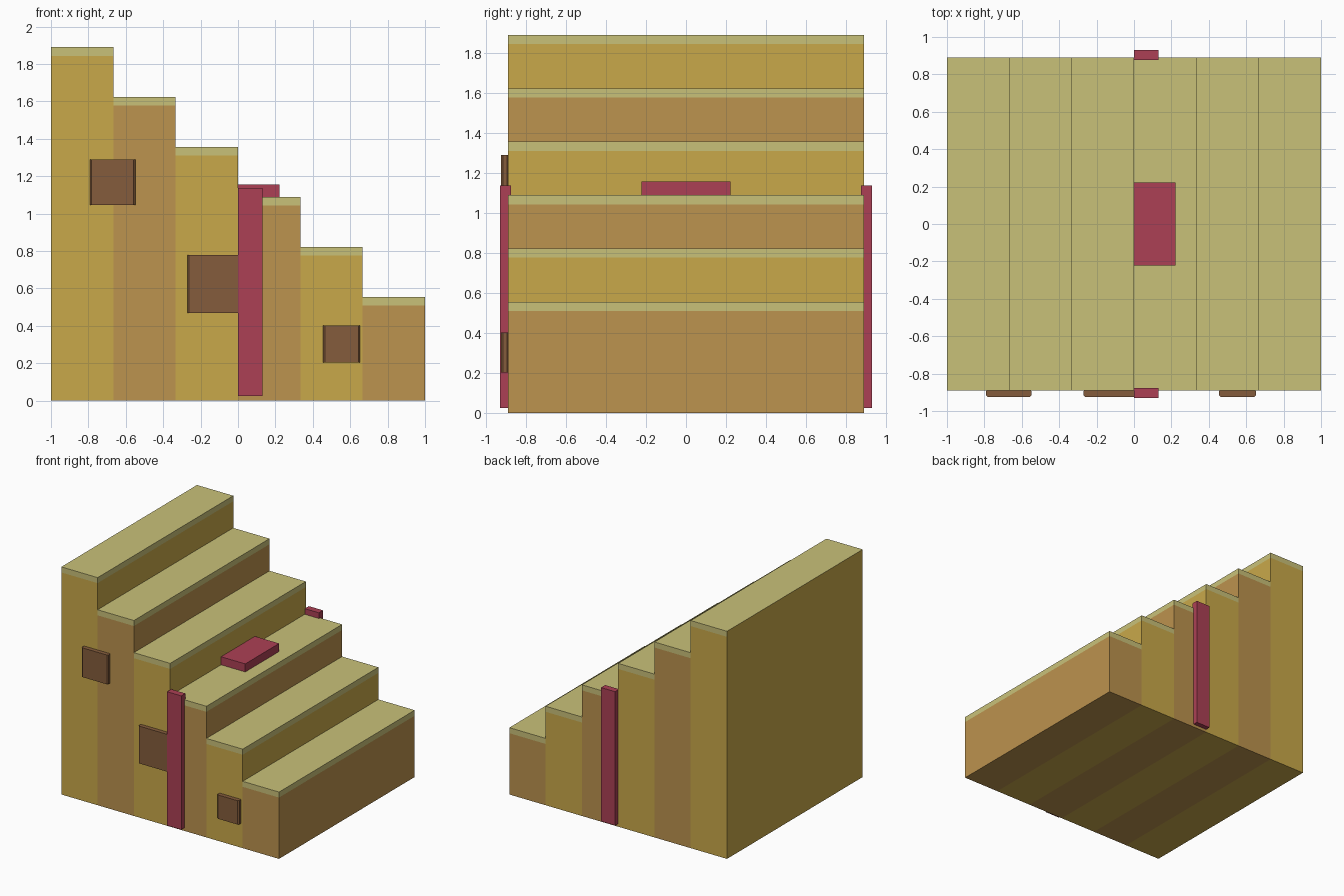
import bpy, bmesh

cube = bpy.data.objects.get("Cube")
if cube:
    bpy.data.objects.remove(cube, do_unlink=True)


def linear(c):
    c /= 255
    return c / 12.92 if c <= 0.04045 else ((c + 0.055) / 1.055) ** 2.4


def material(name, r, g, b):
    m = bpy.data.materials.new(name)
    m.use_nodes = True
    col = (linear(r), linear(g), linear(b), 1)
    m.diffuse_color = col
    m.node_tree.nodes["Principled BSDF"].inputs["Base Color"].default_value = col
    return m


CREAM = material("pale cream", 201, 193, 121)
GOLD = material("gold", 201, 169, 74)
TAN = material("tan", 188, 147, 78)
RED = material("crimson", 172, 64, 85)
BROWN = material("brown", 133, 92, 60)


def box(name, lo, hi, mats, band=0, chamfer=0):
    """Box between two corners, with an optional top colour band or chamfered upright edges."""
    bm = bmesh.new()
    bmesh.ops.create_cube(bm, size=1)
    for v in bm.verts:
        v.co = [lo[i] if v.co[i] < 0 else hi[i] for i in range(3)]
    if chamfer:
        upright = [e for e in bm.edges if abs(e.verts[0].co.z - e.verts[1].co.z) > 0.01]
        bmesh.ops.bevel(bm, geom=upright, offset=chamfer, segments=1, affect='EDGES')
    if band:
        cut = hi[2] - band
        bmesh.ops.bisect_plane(bm, geom=bm.verts[:] + bm.edges[:] + bm.faces[:],
                               plane_co=(0, 0, cut), plane_no=(0, 0, 1))
        bm.normal_update()
        # Band on the tread and every side but the rear wall of the flight
        for f in bm.faces:
            if f.calc_center_median().z > cut and f.normal.x > -0.5:
                f.material_index = 1
    me = bpy.data.meshes.new(name)
    bm.to_mesh(me)
    bm.free()
    for m in mats:
        me.materials.append(m)
    ob = bpy.data.objects.new(name, me)
    bpy.context.collection.objects.link(ob)
    return ob


# Six steps falling towards +x, in alternating colours
STEPS, DEPTH, RISE = 6, 0.89, 0.267
for i in range(STEPS):
    x = -1 + i / 3
    box(f"step_{i + 1}", (x, -DEPTH, 0), (x + 1 / 3, DEPTH, 1.89 - i * RISE),
        [TAN if i % 2 else GOLD, CREAM], band=0.046)

# Upright posts on both faces
box("front_post", (0, -0.93, 0.025), (0.13, -0.876, 1.136), [RED])
box("back_post", (0, 0.876, 0.025), (0.13, 0.93, 1.136), [RED])

# Pad lying on the fourth step
box("step_pad", (0, -0.222, 1.08), (0.222, 0.222, 1.156), [RED])

# Square plaques on the front: centre x, centre z, size
for name, x, z, s in (("upper_plaque", -0.67, 1.168, 0.243),
                      ("middle_plaque", -0.115, 0.624, 0.31),
                      ("lower_plaque", 0.554, 0.302, 0.198)):
    h = s / 2
    box(name, (x - h, -0.925, z - h), (x + h, -0.885, z + h), [BROWN], chamfer=0.009)
